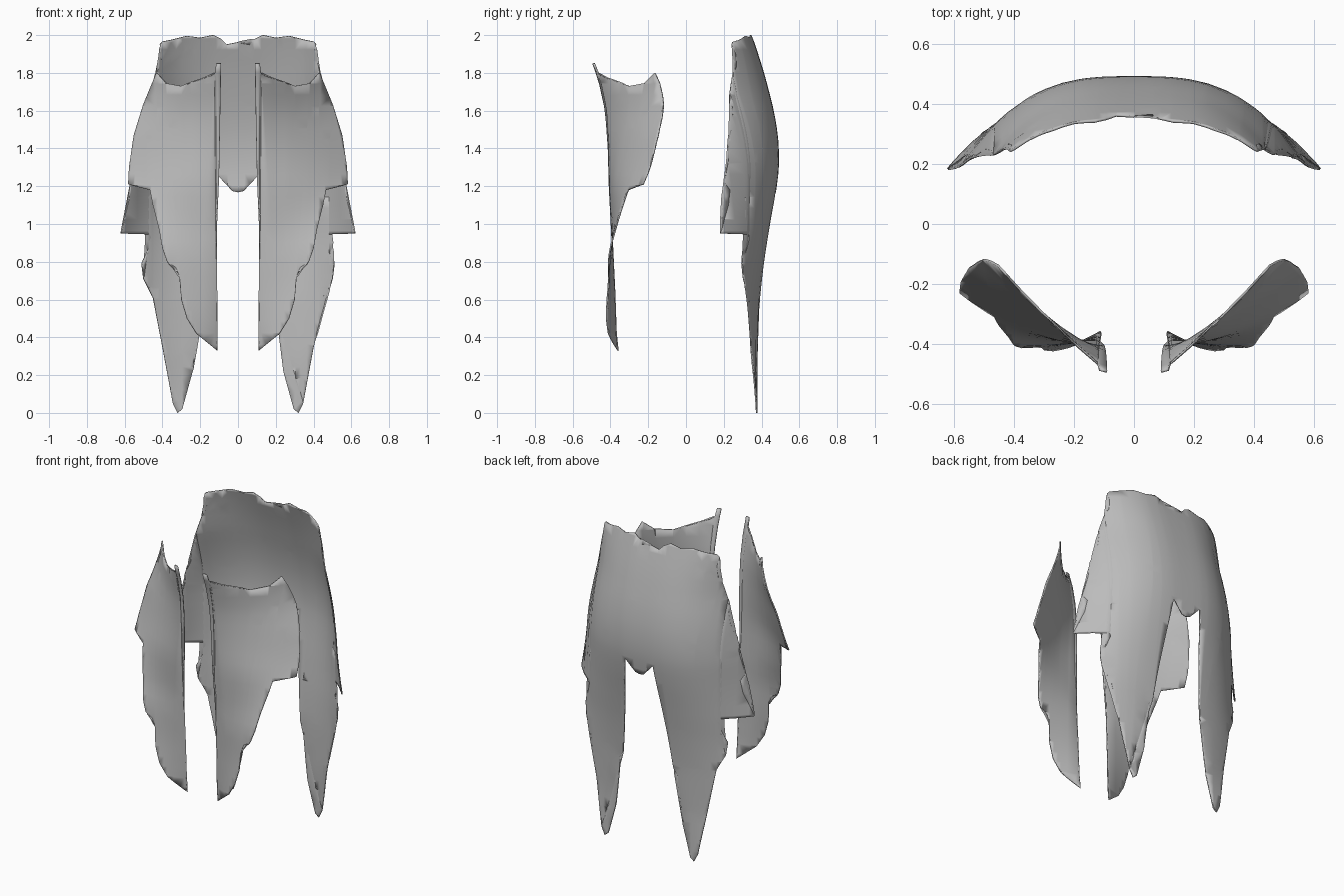
import bpy, bmesh, math
from mathutils import Vector


def lerp(table, z):
    """Smoothly interpolated value from (z, value) pairs in rising z."""
    if z <= table[0][0]:
        return table[0][1]
    for (z0, v0), (z1, v1) in zip(table, table[1:]):
        if z <= z1:
            return v0 + (v1 - v0) * (z - z0) / (z1 - z0)
    return table[-1][1]


def smooth(table, z, r=0.05):
    return sum(lerp(table, z + r * k / 2) for k in range(-2, 3)) / 5


grey = bpy.data.materials.new("grey cloth")
grey.diffuse_color = (0.5, 0.5, 0.5, 1)


def sheet(name, outline, depth, step=0.06, mirror=False):
    """Cut a flat x-z outline into a grid, bend it in y, and thicken it."""
    bm = bmesh.new()
    bm.faces.new([bm.verts.new((x, 0, z)) for x, z in outline])
    bmesh.ops.triangulate(bm, faces=bm.faces[:])
    for axis in (0, 2):
        for i in range(-15, 40):
            co, no = Vector(), Vector()
            co[axis], no[axis] = i * step + 0.0037, 1
            bmesh.ops.bisect_plane(bm, geom=bm.verts[:] + bm.edges[:] + bm.faces[:],
                                   dist=1e-5, plane_co=co, plane_no=no)
    bmesh.ops.triangulate(bm, faces=bm.faces[:])
    for v in bm.verts:
        v.co.y = depth(abs(v.co.x), v.co.z)
    bmesh.ops.recalc_face_normals(bm, faces=bm.faces[:])
    me = bpy.data.meshes.new(name)
    bm.to_mesh(me)
    bm.free()
    me.materials.append(grey)
    ob = bpy.data.objects.new(name, me)
    bpy.context.collection.objects.link(ob)
    if mirror:
        ob.modifiers.new("mirror", 'MIRROR')
    sol = ob.modifiers.new("thickness", 'SOLIDIFY')
    sol.thickness, sol.offset = 0.008, 0
    bpy.ops.object.select_all(action='DESELECT')
    ob.select_set(True)
    bpy.context.view_layer.objects.active = ob
    bpy.ops.object.shade_smooth_by_angle(angle=math.radians(40))
    return ob


# back drape: ragged top, hooked sides, two tapering tails
back_half = [
    (0.06, 1.95), (0.09, 1.98), (0.13, 2.0), (0.20, 1.985), (0.27, 1.995), (0.35, 1.975),
    (0.40, 1.965), (0.412, 1.95), (0.405, 1.9), (0.415, 1.83), (0.435, 1.8), (0.465, 1.69),
    (0.47, 1.64), (0.49, 1.54), (0.53, 1.43), (0.54, 1.35), (0.568, 1.22), (0.55, 1.18),
    (0.565, 1.1), (0.62, 0.95), (0.475, 0.945), (0.46, 0.92), (0.48, 0.86), (0.51, 0.79),
    (0.50, 0.71), (0.45, 0.61), (0.40, 0.35), (0.345, 0.05), (0.32, 0.0), (0.295, 0.02),
    (0.24, 0.22), (0.215, 0.42), (0.20, 0.55), (0.18, 0.58), (0.10, 1.25), (0.03, 1.175)]
back_y = [(0, 0.378), (0.3, 0.382), (0.6, 0.39), (0.8, 0.412), (1.0, 0.443), (1.15, 0.47),
          (1.3, 0.49), (1.45, 0.486), (1.6, 0.462), (1.8, 0.41), (1.95, 0.362), (2.1, 0.31)]
back_bend = [(0, 0.1), (0.3, 0.6), (0.6, 0.66), (0.95, 1.05), (1.2, 1.5), (1.45, 1.8),
             (1.7, 2.1), (1.83, 1.9), (1.95, 1.67)]
back = [(0, 1.962)] + back_half + [(0, 1.168)] + [(-x, z) for x, z in reversed(back_half)]
sheet("back_drape", back, lambda x, z: smooth(back_y, z) - smooth(back_bend, z) * x ** 3)

# front panels: narrow peak at the inner edge, flaring hip, curved point below
front = [
    (0.09, 1.85), (0.115, 1.85), (0.12, 1.80), (0.14, 1.785), (0.21, 1.76), (0.30, 1.73),
    (0.38, 1.745), (0.43, 1.80), (0.50, 1.63), (0.55, 1.47), (0.575, 1.3), (0.58, 1.21),
    (0.465, 1.18), (0.45, 1.1), (0.42, 0.98), (0.40, 0.87), (0.375, 0.8), (0.33, 0.77),
    (0.31, 0.72), (0.30, 0.6), (0.27, 0.5), (0.22, 0.42), (0.11, 0.33), (0.115, 0.9),
    (0.10, 1.25)]
front_y = [(0.33, -0.355), (0.4, -0.365), (0.65, -0.376), (0.9, -0.39), (1.2, -0.405),
           (1.4, -0.41), (1.6, -0.425), (1.75, -0.458), (1.85, -0.492)]
front_bend = [(0.33, -0.22), (0.38, -0.2), (0.65, -0.087), (0.85, -0.033), (0.93, 0.01),
              (1.05, 0.087), (1.21, 0.195), (1.3, 0.237), (1.48, 0.31), (1.73, 0.486), (1.85, 0.55)]
front_pow = [(0.33, 1), (0.9, 1), (1.05, 1.6), (1.2, 1.9), (1.3, 1.6), (1.48, 1.3), (1.73, 1.25)]
sheet("front_panels", front,
      lambda x, z: lerp(front_y, z) + smooth(front_bend, z)
      * (max(x - 0.1, 0) / 0.5) ** smooth(front_pow, z), mirror=True)
